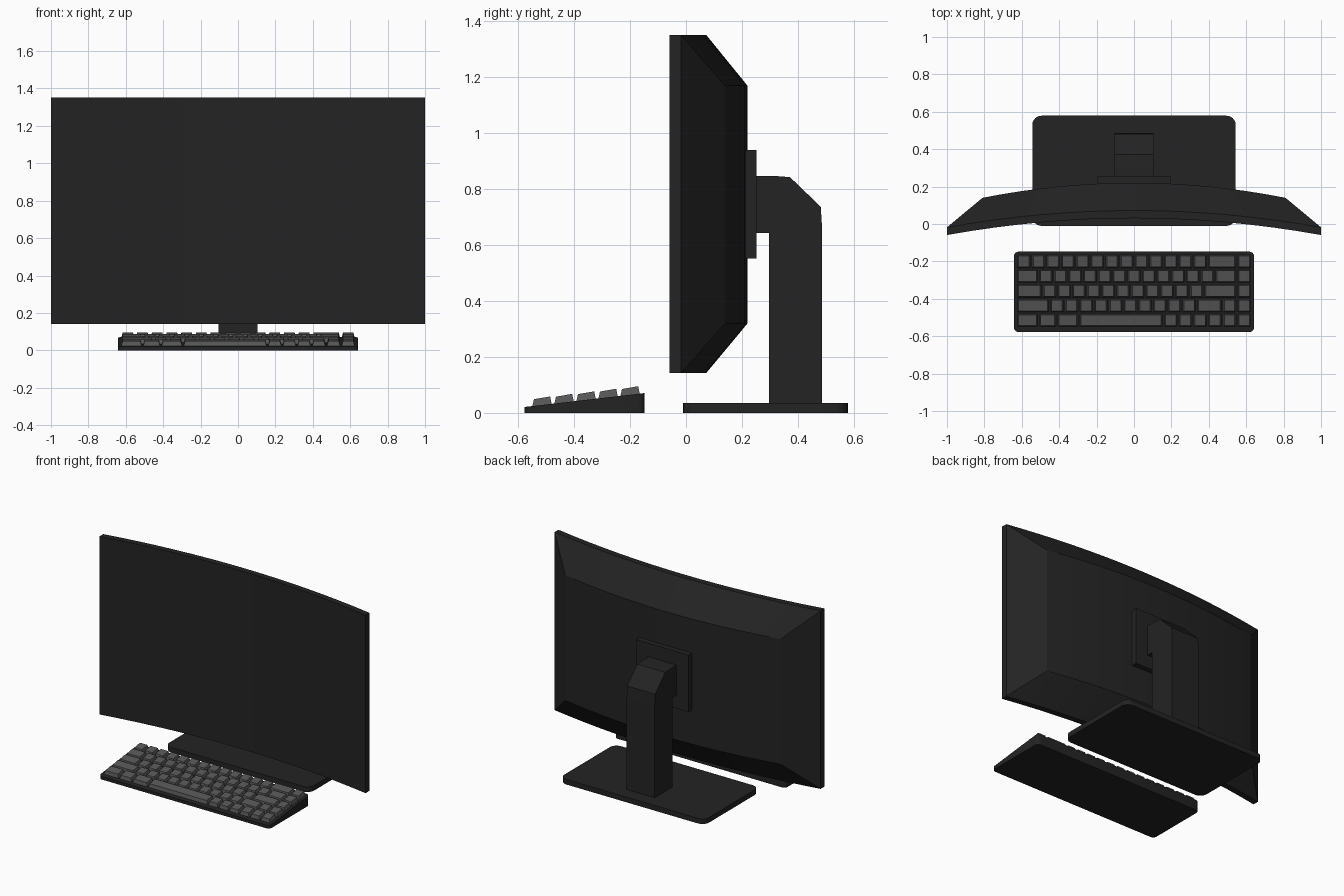
import bpy, bmesh, math

if "Cube" in bpy.data.objects:
    bpy.data.objects.remove(bpy.data.objects["Cube"])


def material(name, v):
    m = bpy.data.materials.new(name)
    m.diffuse_color = (v, v, v, 1)
    m.use_nodes = True
    m.node_tree.nodes["Principled BSDF"].inputs["Base Color"].default_value = m.diffuse_color
    return m


BLACK = material("matte black", 0.017)
GREY = material("key grey", 0.095)


def finish(bm, name, mat, angle=None):
    bmesh.ops.recalc_face_normals(bm, faces=bm.faces)
    me = bpy.data.meshes.new(name)
    bm.to_mesh(me)
    bm.free()
    me.materials.append(mat)
    if angle:
        me.shade_smooth()
        me.set_sharp_from_angle(angle=math.radians(angle))
    ob = bpy.data.objects.new(name, me)
    bpy.context.collection.objects.link(ob)
    return ob


def loft(bm, rings, caps=True):
    """Join equal-length closed rings of points with quads."""
    vs = [[bm.verts.new(p) for p in r] for r in rings]
    n = len(vs[0])
    for a, b in zip(vs, vs[1:]):
        for i in range(n):
            j = (i + 1) % n
            bm.faces.new((a[i], a[j], b[j], b[i]))
    if caps:
        bm.faces.new(vs[0])
        bm.faces.new(vs[-1])
    return vs


def rounded_rect(x, y0, y1, r, seg=6):
    pts = []
    corners = ((x - r, y1 - r), (r - x, y1 - r), (r - x, y0 + r), (x - r, y0 + r))
    for k, (cx, cy) in enumerate(corners):
        for i in range(seg + 1):
            a = math.pi / 2 * (k + i / seg)
            pts.append((cx + r * math.cos(a), cy + r * math.sin(a)))
    return pts


def slab(name, outline, top):
    bm = bmesh.new()
    loft(bm, [[(x, y, 0) for x, y in outline],
              [(x, y, top(y)) for x, y in outline]])
    return finish(bm, name, BLACK, 30)


# Curved display: thin front panel with a bevelled housing behind it
bm = bmesh.new()
SEG = 16
Z0, Z1, B0, B1, BX = 0.142, 1.352, 0.32, 1.17, 0.81
columns = []
for i in range(SEG + 1):
    t = 2 * i / SEG - 1
    front = 0.031 - 0.09 * t * t
    rim = front + 0.041
    back = 0.22 - 0.08 * t * t
    columns.append([(t, front, Z0), (t, front, Z1), (t, rim, Z1),
                    (BX * t, back, B1), (BX * t, back, B0), (t, rim, Z0)])
vs = loft(bm, columns, caps=False)
for c in (vs[0], vs[-1]):
    bm.faces.new((c[0], c[1], c[2], c[5]))
    bm.faces.new((c[5], c[2], c[3], c[4]))
finish(bm, "curved_display", BLACK, 15)

# Mounting plate on the back of the display
bm = bmesh.new()
loft(bm, [[(x, y, z) for x, z in ((-.196, .553), (.196, .553), (.196, .94), (-.196, .94))]
          for y in (0.2, 0.253)])
finish(bm, "mount_plate", BLACK)

# Stand arm: side profile pulled across x
profile = [(.24, .643), (.296, .643), (.296, .02), (.487, .02), (.487, .655),
           (.482, .737), (.372, .843), (.31, .848), (.24, .848)]
bm = bmesh.new()
loft(bm, [[(x, y, z) for y, z in profile] for x in (-0.105, 0.105)])
finish(bm, "stand_arm", BLACK)

# Stand foot
slab("stand_base", rounded_rect(.544, -.01, .579, .05), lambda y: .035)


# Wedge keyboard case
def deck(y):
    return 0.021 + (y + 0.578) * 0.116


slab("keyboard_case", rounded_rect(.642, -.578, -.148, .025), deck)

# Keys: widths in units for each row, back row first
U = 1.257 / 16
ROWS = [[1] * 13 + [2, 1],
        [1.5] + [1] * 12 + [1.5, 1],
        [1.75] + [1] * 11 + [2.25, 1],
        [2.25] + [1] * 10 + [1.75, 1, 1],
        [1.5, 1.25, 1.5, 5.75] + [1] * 6]
for r, row in enumerate(ROWS):
    bm = bmesh.new()
    cy = -0.2 - 0.0787 * r
    x = -8 * U
    for w in row:
        cx = x + w * U / 2
        x += w * U
        rings = []
        for inset, dy, h, tilt in ((.004, .035, -.003, .116), (.0115, .029, .0255, .17)):
            hx = w * U / 2 - inset
            rings.append([(cx + sx * hx, cy + sy * dy, deck(cy) + h + sy * dy * tilt)
                          for sx, sy in ((-1, -1), (1, -1), (1, 1), (-1, 1))])
        loft(bm, rings)
    finish(bm, f"key_row_{r + 1}", GREY)
